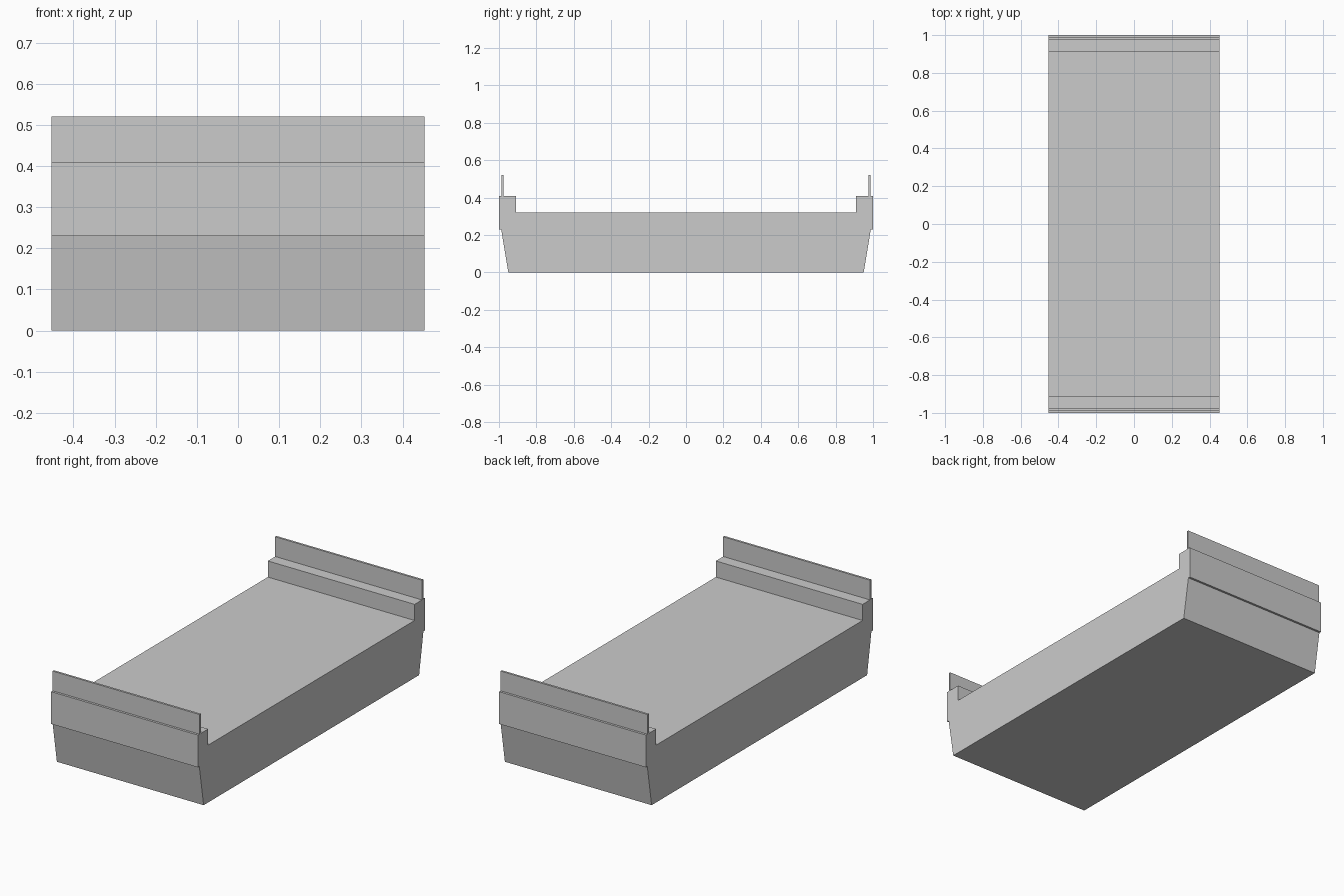
import bpy
import bmesh

cube = bpy.data.objects.get("Cube")
if cube:
    bpy.data.objects.remove(cube, do_unlink=True)

HALF_WIDTH = 0.453

grey = bpy.data.materials.new("light_grey")
grey.use_nodes = True
colour = (0.6, 0.6, 0.6, 1)
grey.diffuse_color = colour
grey.node_tree.nodes["Principled BSDF"].inputs["Base Color"].default_value = colour


def extrude_profile(name, profile):
    """Sweep a (y, z) outline across the full width."""
    bm = bmesh.new()
    face = bm.faces.new([bm.verts.new((-HALF_WIDTH, y, z)) for y, z in profile])
    swept = bmesh.ops.extrude_face_region(bm, geom=[face])
    moved = [v for v in swept["geom"] if isinstance(v, bmesh.types.BMVert)]
    bmesh.ops.translate(bm, verts=moved, vec=(2 * HALF_WIDTH, 0, 0))
    bmesh.ops.recalc_face_normals(bm, faces=bm.faces)
    mesh = bpy.data.meshes.new(name)
    bm.to_mesh(mesh)
    bm.free()
    mesh.materials.append(grey)
    obj = bpy.data.objects.new(name, mesh)
    bpy.context.collection.objects.link(obj)
    return obj


# Main body with sloped ends, raised end beams and a sunken deck
half = [(0.95, 0), (0.988, 0.23), (1, 0.23), (1, 0.41), (0.91, 0.41), (0.91, 0.32)]
extrude_profile("body", half + [(-y, z) for y, z in reversed(half)])

# Thin upright boards on the end beams
for name, side in (("front_board", -1), ("back_board", 1)):
    board = [(0.975, 0.41), (0.987, 0.41), (0.987, 0.52), (0.975, 0.52)]
    extrude_profile(name, [(side * y, z) for y, z in board])
